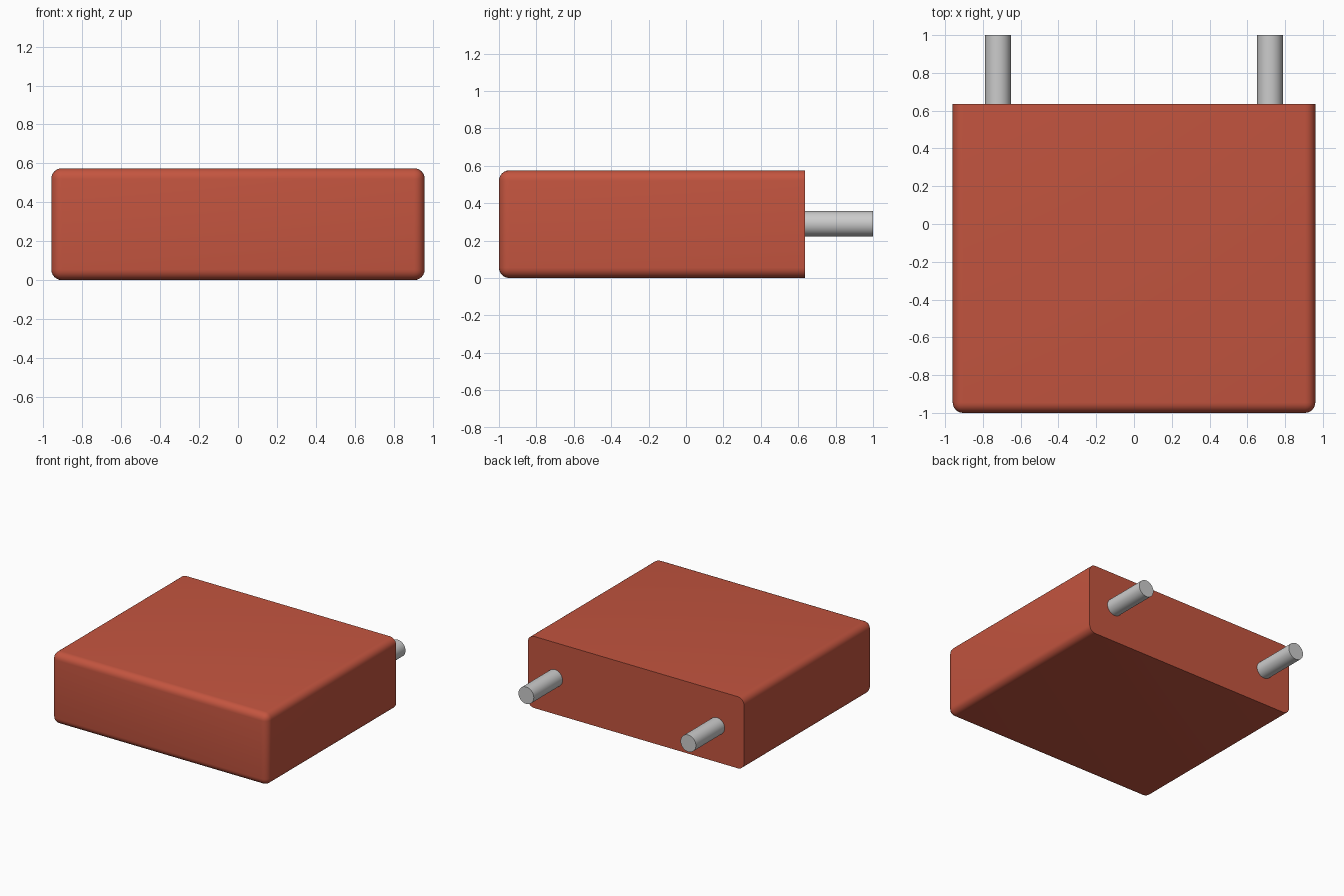
import bpy, bmesh
from math import radians
from mathutils import Matrix, Vector

if "Cube" in bpy.data.objects:
    bpy.data.objects.remove(bpy.data.objects["Cube"])

BACK, FRONT, HALF_W, HEIGHT = 0.635, -1.0, 0.96, 0.575


def finish(bm, name, material=None):
    bmesh.ops.recalc_face_normals(bm, faces=bm.faces)
    mesh = bpy.data.meshes.new(name)
    bm.to_mesh(mesh)
    bm.free()
    obj = bpy.data.objects.new(name, mesh)
    bpy.context.collection.objects.link(obj)
    if material:
        mesh.materials.append(material)
    bpy.ops.object.select_all(action='DESELECT')
    obj.select_set(True)
    bpy.context.view_layer.objects.active = obj
    bpy.ops.object.shade_smooth_by_angle(angle=radians(35))
    return obj


# Body: block with every edge rounded except the rim of the flat back
red = bpy.data.materials.new("red_plastic")
red.diffuse_color = (0.55, 0.09, 0.05, 1)
red.use_nodes = True
red.node_tree.nodes["Principled BSDF"].inputs["Base Color"].default_value = red.diffuse_color
bm = bmesh.new()
size = Vector((2 * HALF_W, BACK - FRONT, HEIGHT))
centre = Vector((0, (BACK + FRONT) / 2, HEIGHT / 2))
bmesh.ops.create_cube(bm, size=1, matrix=Matrix.Translation(centre) @ Matrix.Diagonal(size.to_4d()))
edges = [e for e in bm.edges if any(v.co.y < BACK - 0.01 for v in e.verts)]
bmesh.ops.bevel(bm, geom=edges, offset=0.055, segments=6, profile=0.5, affect='EDGES', clamp_overlap=True)
finish(bm, "body", red)

# Pins: two round metal rods standing out of the back
PIN_START = BACK - 0.03
for side, x in (("left", -0.72), ("right", 0.72)):
    bm = bmesh.new()
    place = Matrix.Translation((x, (PIN_START + 1) / 2, 0.29)) @ Matrix.Rotation(radians(90), 4, 'X')
    bmesh.ops.create_cone(bm, cap_ends=True, segments=32, radius1=0.068, radius2=0.068,
                          depth=1 - PIN_START, matrix=place)
    finish(bm, f"pin_{side}")
